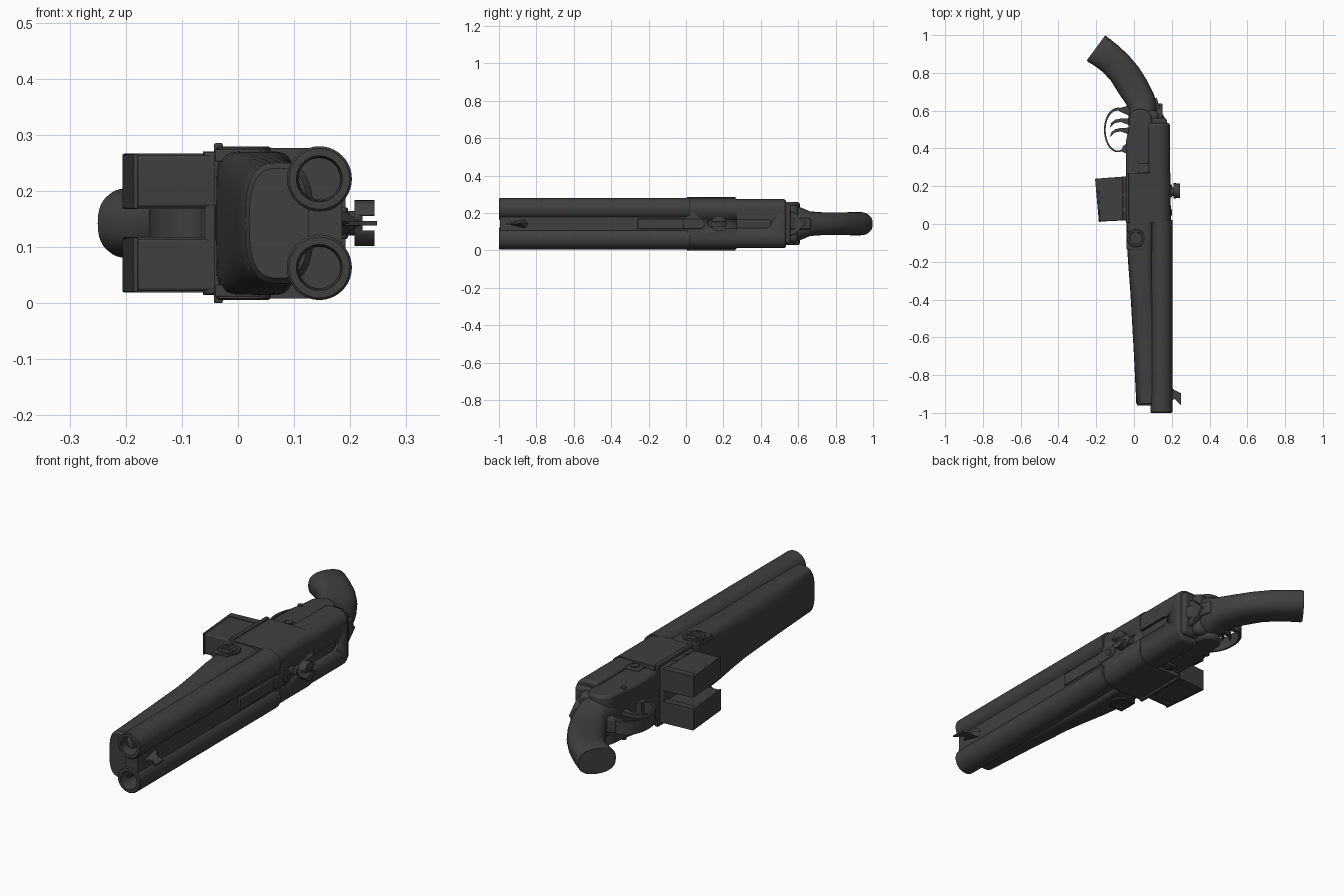
import bpy, bmesh, math
from mathutils import Vector

if "Cube" in bpy.data.objects:
    bpy.data.objects.remove(bpy.data.objects["Cube"])

C = 0.1425  # mid plane height (the model lies on its side)
mat = bpy.data.materials.new("dark_gunmetal")
mat.diffuse_color = (0.05, 0.05, 0.05, 1)
mat.use_nodes = True
mat.node_tree.nodes["Principled BSDF"].inputs["Base Color"].default_value = mat.diffuse_color


def finish(name, bm, bevel=0.0, segs=2, smooth=35):
    bmesh.ops.recalc_face_normals(bm, faces=bm.faces)
    me = bpy.data.meshes.new(name)
    bm.to_mesh(me)
    bm.free()
    ob = bpy.data.objects.new(name, me)
    bpy.context.collection.objects.link(ob)
    me.materials.append(mat)
    if bevel:
        m = ob.modifiers.new("bevel", "BEVEL")
        m.width, m.segments, m.limit_method = bevel, segs, "ANGLE"
        m.angle_limit = math.radians(40)
    bpy.ops.object.select_all(action="DESELECT")
    ob.select_set(True)
    bpy.context.view_layer.objects.active = ob
    bpy.ops.object.shade_smooth_by_angle(angle=math.radians(smooth))
    return ob


def loft(name, rings, cap=True, **kw):
    bm = bmesh.new()
    vs = [[bm.verts.new(p) for p in r] for r in rings]
    n = len(rings[0])
    pairs = list(zip(vs, vs[1:])) + ([] if cap else [(vs[-1], vs[0])])
    for a, b in pairs:
        for i in range(n):
            j = (i + 1) % n
            bm.faces.new((a[i], a[j], b[j], b[i]))
    if cap:
        bm.faces.new(vs[0])
        bm.faces.new(vs[-1])
    return finish(name, bm, **kw)


def prism(name, pts, axis, a, b, **kw):
    # y: pts are (x, z); z: pts are (x, y); x: pts are (y, z); z values are measured from C
    f = {"y": lambda p, t: (p[0], t, C + p[1]),
         "z": lambda p, t: (p[0], p[1], C + t),
         "x": lambda p, t: (t, p[0], C + p[1])}[axis]
    return loft(name, [[f(p, a) for p in pts], [f(p, b) for p in pts]], **kw)


def box(name, x0, x1, y0, y1, z0, z1, **kw):
    return prism(name, [(x0, y0), (x1, y0), (x1, y1), (x0, y1)], "z", z0, z1, **kw)


def circle(cx, cy, rx, ry=None, n=32, a0=0, a1=360):
    ry = ry or rx
    m = n if a1 - a0 == 360 else n - 1
    return [(cx + rx * math.cos(math.radians(a0 + (a1 - a0) * i / m)),
             cy + ry * math.sin(math.radians(a0 + (a1 - a0) * i / m))) for i in range(n)]


def pill(y0, y1, r):
    return circle(y1 - r, 0, r, n=10, a0=-90, a1=90) + circle(y0 + r, 0, r, n=10, a0=90, a1=270)


def oval(cx, cy, ux, uy, hu, hz, e=2.0, n=36):
    # superellipse across direction (ux, uy) and z
    out = []
    for i in range(n):
        c, s = math.cos(2 * math.pi * i / n), math.sin(2 * math.pi * i / n)
        u = math.copysign(abs(c) ** (2 / e), c) * hu
        w = math.copysign(abs(s) ** (2 / e), s) * hz
        out.append((cx + ux * u, cy + uy * u, C + w))
    return out


def cut(ob, cutter):
    cutter.hide_render = True
    cutter.hide_viewport = True
    m = ob.modifiers.new("cut", "BOOLEAN")
    m.object, m.operation, m.solver = cutter, "DIFFERENCE", "EXACT"


def rounded_block(x0, x1, h, r):
    # flat underside, rounded upper edges
    return ([(x0, -h)] + circle(x1 - r, -h + r, r, n=10, a0=-90, a1=0)
            + circle(x1 - r, h - r, r, n=10, a0=0, a1=90) + [(x0, h)])


# twin hollow barrels
for side, s in (("upper", 1), ("lower", -1)):
    prof = [(0.037, -0.4), (0.037, -0.97), (0.041, -1.0), (0.054, -1.0), (0.058, -0.996), (0.058, 0.02)]
    loft("barrel_" + side, [[(p[0], y, C + p[1]) for p in circle(0.145, s * 0.079, r, n=40)] for r, y in prof])

# rib between the barrels, with raised strap near the receiver
box("barrel_rib", 0.125, 0.185, -0.995, 0.01, -0.04, 0.04)
box("rib_strap", 0.17, 0.193, -0.26, 0.01, -0.028, 0.028, bevel=0.004)
prism("rib_strap_pin", pill(-0.02, 0.1, 0.028), "x", 0.17, 0.196, bevel=0.003)
prism("rib_strap_screw", circle(0.06, 0, 0.016, n=16), "x", 0.18, 0.2)

# fore-end: (y, low x, high x, half width, squareness)
fore = [(-0.962, 0.02, 0.125, 0.098, 2.8), (-0.95, 0.012, 0.135, 0.108, 2.8), (-0.7, 0.0, 0.13, 0.113, 2.9),
        (-0.45, -0.014, 0.12, 0.118, 3), (-0.35, -0.02, 0.11, 0.122, 3.4),
        (-0.22, -0.03, 0.1, 0.127, 4.5), (-0.1, -0.038, 0.1, 0.128, 6), (0.02, -0.04, 0.1, 0.128, 6)]
loft("fore_end", [oval((a + b) / 2, y, 1, 0, (b - a) / 2, h, e, 48) for y, a, b, h, e in fore])

# receiver: sleeve in front, slotted upper cover, lower action body
sleeve = prism("receiver_sleeve", rounded_block(-0.03, 0.192, 0.134, 0.055), "y", 0.005, 0.27)
cover = prism("receiver_cover", rounded_block(0.078, 0.19, 0.131, 0.055), "y", 0.2, 0.535, bevel=0.012)
slot = prism("slot_cutter", pill(0.12, 0.455, 0.022), "x", 0.178, 0.23)
cut(sleeve, slot)
cut(cover, slot)
box("cover_end_plate", 0.09, 0.175, 0.52, 0.56, -0.105, 0.105, bevel=0.012)
action = ([(-0.042, 0.2), (0.1, 0.2)] + circle(0.035, 0.55, 0.06, n=14, a0=0, a1=180)
          + [(-0.03, 0.5), (-0.042, 0.44)])
prism("action_body", action, "z", -0.115, 0.115, bevel=0.012)
box("sleeve_flange", -0.043, -0.027, 0.005, 0.265, -0.1425, 0.1425, bevel=0.003)
box("magazine_collar", -0.06, -0.04, 0.02, 0.25, -0.127, 0.127, bevel=0.004)

# two slanted box magazines with floor plates
for side, s in (("upper", 1), ("lower", -1)):
    z0, z1 = sorted((s * 0.028, s * 0.121))
    prism("magazine_" + side, [(-0.03, 0.02), (-0.18, 0.013), (-0.2, 0.23), (-0.03, 0.25)],
          "z", z0, z1, bevel=0.005)
    prism("magazine_floor_" + side, [(-0.178, 0.01), (-0.186, 0.01), (-0.206, 0.237), (-0.19, 0.24)],
          "z", z0 - 0.002, z1 + 0.002, bevel=0.002)
    prism("magazine_spine_" + side, [(-0.04, 0.22), (-0.19, 0.21), (-0.203, 0.24), (-0.04, 0.252)],
          "z", z0 - 0.003, z1 + 0.003)
    for y in (0.075, 0.155):
        prism("magazine_pin_%s_%d" % (side, round(y * 100)), circle(-0.05, y, 0.012, n=12), "z",
              s * 0.1, s * 0.128)

# side fittings on both flanks
for side, s in (("upper", 1), ("lower", -1)):
    box("hinge_plate_" + side, -0.041, 0.04, -0.135, -0.04, *sorted((s * 0.11, s * 0.131)), bevel=0.002)
    z = s * 0.132
    ring = [[(p[0], p[1], C + z + s * dz) for p in circle(0.01, -0.075, r)]
            for r, dz in ((0.048, -0.02), (0.048, 0.002), (0.044, 0.005), (0.034, 0.005), (0.032, -0.0005))]
    loft("hinge_dial_" + side, ring)
    box("dial_grip_" + side, -0.022, 0.042, -0.082, -0.068, *sorted((z - s * 0.01, z + s * 0.005)))
    box("catch_" + side, 0.02, 0.085, 0.27, 0.32, *sorted((s * 0.1, s * 0.124)), bevel=0.004)
    prism("catch_pin_" + side, circle(0.052, 0.295, 0.017, n=16), "z", s * 0.1, s * 0.13)
    prism("action_pin_" + side, circle(-0.02, 0.48, 0.012, n=12), "z", s * 0.1, s * 0.12)

# curved grip: right edge and left edge of each section in plan, half thickness
edges = [((0.11, 0.5), (-0.03, 0.5), 0.105), ((0.125, 0.57), (-0.03, 0.57), 0.1),
         ((0.12, 0.63), (-0.025, 0.605), 0.085), ((0.108, 0.68), (-0.045, 0.64), 0.066),
         ((0.066, 0.765), (-0.08, 0.69), 0.061), ((0.025, 0.83), (-0.12, 0.755), 0.06),
         ((-0.03, 0.895), (-0.165, 0.805), 0.061), ((-0.09, 0.95), (-0.205, 0.835), 0.062),
         ((-0.147, 0.995), (-0.246, 0.86), 0.062), ((-0.153, 0.998), (-0.25, 0.866), 0.058)]
rings = []
for r, l, h in edges:
    r, l = Vector(r), Vector(l)
    m, u = (r + l) / 2, (r - l).normalized()
    rings.append(oval(m.x, m.y, u.x, u.y, (r - l).length / 2, h, 2.4))
loft("grip", rings, smooth=45)

# trigger guard bow and its rear tang
bow = []
for i in range(37):
    a = math.radians(60 + 240 * i / 36)
    w = 0.009 + 0.008 * max(0, math.cos(a - math.radians(60)))
    c, s = math.cos(a), math.sin(a)
    bow.append([(-0.085 + (0.074 - d) * c, 0.498 + (0.118 - d) * s, C + z)
                for d, z in ((0, -0.03), (0, 0.03), (w, 0.03), (w, -0.03))])
loft("trigger_guard", bow)
prism("guard_tang", [(-0.02, 0.63), (-0.07, 0.615), (-0.085, 0.6), (-0.05, 0.585), (-0.02, 0.57)],
      "z", -0.03, 0.03, bevel=0.004)
prism("guard_front_foot", [(-0.035, 0.37), (-0.065, 0.385), (-0.06, 0.41), (-0.035, 0.43)], "z", -0.03, 0.03)
for i, y in enumerate((0.49, 0.54)):
    z = -0.012 if i else 0.012
    prism("trigger_%d" % (i + 1), [(-0.03, y - 0.015), (-0.07, y), (-0.1, y - 0.005), (-0.128, y - 0.03),
          (-0.12, y - 0.005), (-0.1, y + 0.012), (-0.07, y + 0.018), (-0.03, y + 0.02)], "z", z - 0.009, z + 0.009)

# break lever at the back of the receiver
prism("lever_body", [(0.09, 0.53), (0.165, 0.53), (0.165, 0.56), (0.14, 0.6), (0.12, 0.67), (0.09, 0.66)],
      "z", -0.03, 0.03, bevel=0.008)
prism("lever_thumb_piece", [(0.55, -0.07), (0.585, -0.055), (0.64, -0.0), (0.585, 0.055), (0.55, 0.07), (0.565, 0)],
      "x", 0.11, 0.15, bevel=0.004)
box("lever_shoulder", 0.06, 0.13, 0.54, 0.6, -0.1, 0.1, bevel=0.02)

# front sight: wedge base and thin blade
bm = bmesh.new()
base = [bm.verts.new((0.184, y, C + z)) for y, z in ((-0.96, 0), (-0.86, -0.024), (-0.845, 0), (-0.86, 0.024))]
top = bm.verts.new((0.225, -0.895, C))
bm.faces.new(base)
for i in range(4):
    bm.faces.new((base[i], base[(i + 1) % 4], top))
finish("front_sight_base", bm)
prism("front_sight_blade", [(0.185, -0.855), (0.215, -0.88), (0.248, -0.895), (0.248, -0.96),
      (0.215, -0.925), (0.185, -0.945)], "z", -0.004, 0.004)

# rear sight: post with a notched round head
prism("rear_sight_post", circle(0.17, 0, 0.022, n=20), "x", 0.17, 0.215)
head = prism("rear_sight_head", circle(0.175, 0, 0.041, n=28), "x", 0.208, 0.243)
cut(head, box("notch_cutter", 0.222, 0.26, 0.1, 0.26, -0.013, 0.013))
box("rear_sight_foot", 0.175, 0.2, 0.14, 0.21, -0.018, 0.018, bevel=0.004)
